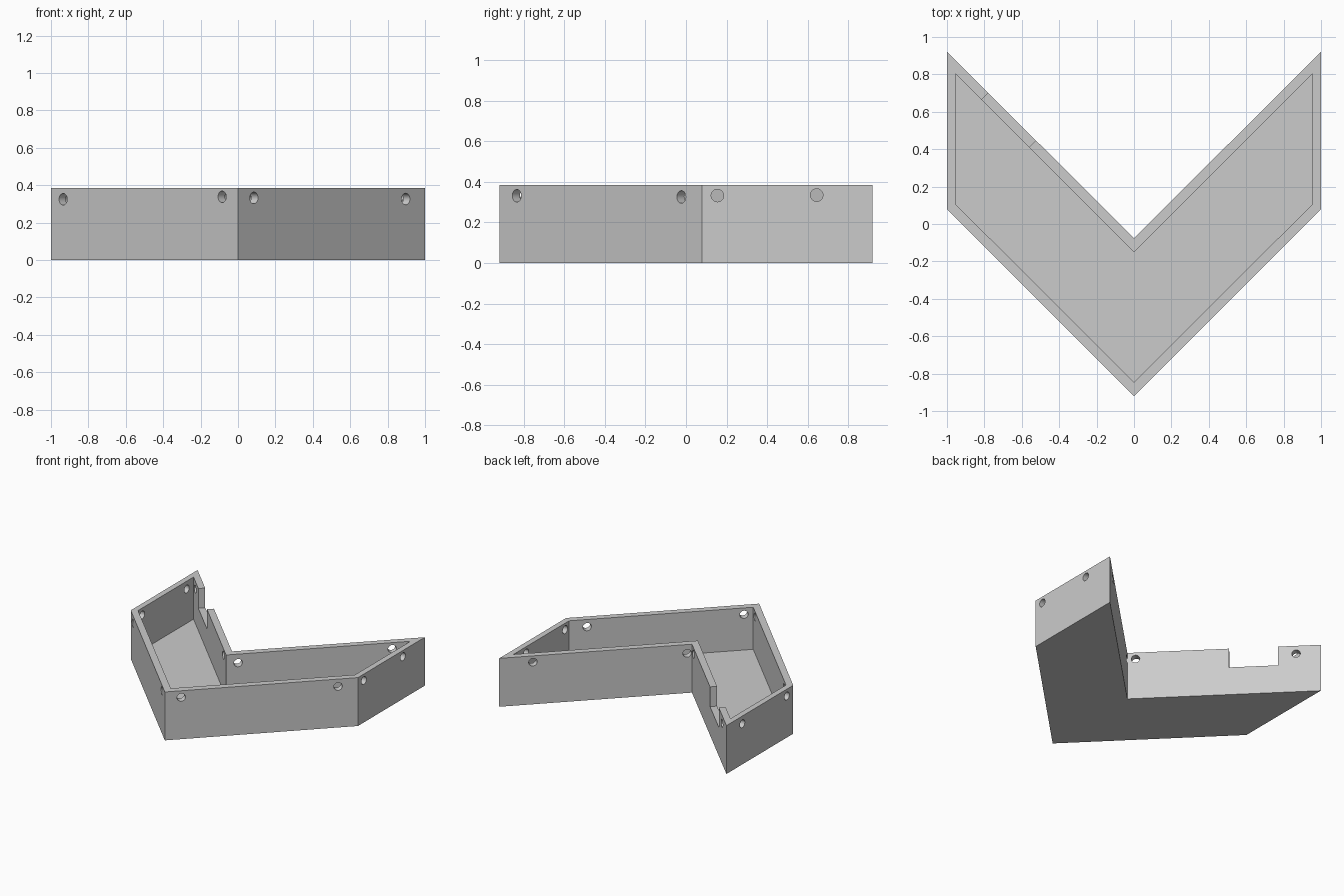
import bpy, bmesh, math
from mathutils import Vector, Matrix

cube = bpy.data.objects.get("Cube")
if cube:
    bpy.data.objects.remove(cube, do_unlink=True)

HEIGHT, FLOOR = 0.385, 0.05
HOLE_R = 0.031

grey = bpy.data.materials.new("plain_grey")
grey.use_nodes = True
colour = (0.6, 0.6, 0.6, 1)
grey.diffuse_color = colour
grey.node_tree.nodes["Principled BSDF"].inputs["Base Color"].default_value = colour


def add_object(name, bm):
    bmesh.ops.recalc_face_normals(bm, faces=bm.faces)
    mesh = bpy.data.meshes.new(name)
    bm.to_mesh(mesh)
    bm.free()
    mesh.materials.append(grey)
    obj = bpy.data.objects.new(name, mesh)
    bpy.context.collection.objects.link(obj)
    return obj


def prism(name, outline, z0, z1):
    bm = bmesh.new()
    face = bm.faces.new([bm.verts.new((x, y, z0)) for x, y in outline])
    top = bmesh.ops.extrude_face_region(bm, geom=[face])["geom"]
    bmesh.ops.translate(bm, vec=(0, 0, z1 - z0),
                        verts=[v for v in top if isinstance(v, bmesh.types.BMVert)])
    return add_object(name, bm)


def chevron(side, end_top, end_low, notch, tip):
    return [(-side, end_top), (0, notch), (side, end_top),
            (side, end_low), (0, tip), (-side, end_low)]


def hole(x, y, z, inward):
    # Short round cutter through one wall
    direction = Vector(inward).normalized()
    matrix = Matrix.Translation(Vector((x, y, z)) + direction * 0.026) \
        @ direction.to_track_quat('Z', 'Y').to_matrix().to_4x4()
    bm = bmesh.new()
    bmesh.ops.create_cone(bm, cap_ends=True, segments=28, radius1=HOLE_R,
                          radius2=HOLE_R, depth=0.1, matrix=matrix)
    return add_object("hole_cutter", bm)


# Chevron tray body and its pocket
tray = prism("chevron_tray", chevron(1, 0.92, 0.08, -0.075, -0.92), 0, HEIGHT)
cutters = [prism("pocket_cutter", chevron(0.955, 0.805, 0.107, -0.15, -0.845),
                 FLOOR, HEIGHT + 0.1)]

# Rectangular notch in the rear wall
ax, bx = -0.777, -0.523
start, end = Vector((ax, -ax - 0.075)), Vector((bx, -bx - 0.075))
out = Vector((0.03, 0.03))
cutters.append(prism("notch_cutter", [start + out, end + out, end - out * 2.5,
                                      start - out * 2.5], 0.228, HEIGHT + 0.1))

# Screw holes in the front walls
for x, z in ((-0.935, 0.325), (-0.085, 0.338), (0.085, 0.332), (0.897, 0.326)):
    cutters.append(hole(x, abs(x) - 0.92, z, (-math.copysign(1, x), 1, 0)))
# Screw holes in the rear walls
for x, z in ((-0.87, 0.32), (-0.042, 0.333), (0.025, 0.315), (0.823, 0.335)):
    cutters.append(hole(x, abs(x) - 0.075, z, (math.copysign(1, x), -1, 0)))
# Screw holes in the end walls
for side, y, z in ((1, 0.155, 0.333), (1, 0.645, 0.335),
                   (-1, 0.16, 0.33), (-1, 0.72, 0.323)):
    cutters.append(hole(side, y, z, (-side, 0, 0)))

# Cut everything out of the body
bpy.context.view_layer.objects.active = tray
for cutter in cutters:
    mod = tray.modifiers.new("cut", 'BOOLEAN')
    mod.operation = 'DIFFERENCE'
    mod.solver = 'EXACT'
    mod.object = cutter
    bpy.ops.object.modifier_apply(modifier=mod.name)
    bpy.data.objects.remove(cutter, do_unlink=True)

bpy.ops.object.select_all(action='DESELECT')
tray.select_set(True)
bpy.ops.object.shade_smooth_by_angle(angle=math.radians(30))
